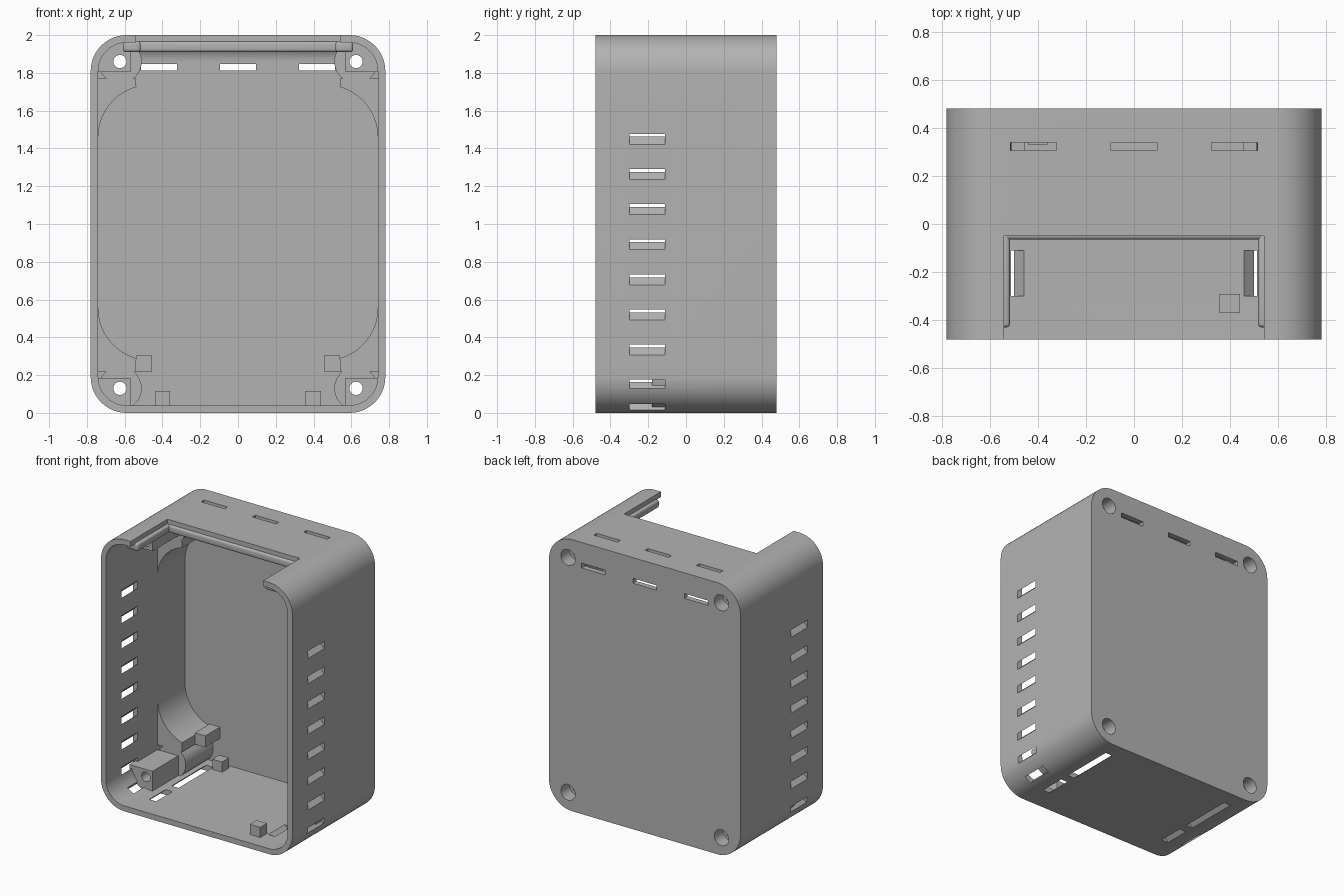
import bpy, bmesh, math
from mathutils import Matrix, Vector

old = bpy.data.objects.get("Cube")
if old:
    bpy.data.objects.remove(old)

grey = bpy.data.materials.new("plain grey")
grey.use_nodes = True
grey.diffuse_color = (0.45, 0.45, 0.45, 1)
grey.node_tree.nodes["Principled BSDF"].inputs["Base Color"].default_value = (0.45, 0.45, 0.45, 1)

W, D, H, T, R = 0.78, 0.48, 2.0, 0.04, 0.19      # half width, half depth, height, wall, corner


def finish(name, bm):
    bmesh.ops.recalc_face_normals(bm, faces=bm.faces[:])
    mesh = bpy.data.meshes.new(name)
    bm.to_mesh(mesh)
    bm.free()
    mesh.materials.append(grey)
    ob = bpy.data.objects.new(name, mesh)
    bpy.context.scene.collection.objects.link(ob)
    return ob


def prism(name, pts, y0, y1):
    """Extrude an x-z outline from y0 to y1."""
    bm = bmesh.new()
    face = bm.faces.new([bm.verts.new((x, y0, z)) for x, z in pts])
    ext = bmesh.ops.extrude_face_region(bm, geom=[face])["geom"]
    bmesh.ops.translate(bm, vec=(0, y1 - y0, 0), verts=[v for v in ext if isinstance(v, bmesh.types.BMVert)])
    return finish(name, bm)


def box(name, x0, x1, y0, y1, z0, z1, bevel=0):
    bm = bmesh.new()
    bmesh.ops.create_cube(bm, size=1)
    bmesh.ops.scale(bm, vec=(x1 - x0, y1 - y0, z1 - z0), verts=bm.verts)
    bmesh.ops.translate(bm, vec=((x0 + x1) / 2, (y0 + y1) / 2, (z0 + z1) / 2), verts=bm.verts)
    if bevel:
        bmesh.ops.bevel(bm, geom=bm.edges[:], offset=bevel, segments=4, profile=0.5, affect='EDGES')
    return finish(name, bm)


def arc(cx, cz, r, a0, a1, n=14):
    return [(cx + r * math.cos(math.radians(a0 + (a1 - a0) * i / n)),
             cz + r * math.sin(math.radians(a0 + (a1 - a0) * i / n))) for i in range(n + 1)]


def rounded(inset):
    pts = []
    for sx, top, a in ((1, 1, 0), (-1, 1, 90), (-1, 0, 180), (1, 0, 270)):
        pts += arc(sx * (W - R), H - R if top else R, R - inset, a, a + 90)
    return pts


def disc(name, x, z, r, y0, y1):
    return prism(name, arc(x, z, r, 0, 360 - 360 / 40, 39), y0, y1)


def boolean(ob, tools, op='DIFFERENCE'):
    """Apply boolean tools and discard them."""
    for tool in tools:
        mod = ob.modifiers.new("cut", 'BOOLEAN')
        mod.operation, mod.object, mod.solver = op, tool, 'EXACT'
    dg = bpy.context.evaluated_depsgraph_get()
    mesh = bpy.data.meshes.new_from_object(ob.evaluated_get(dg))
    ob.modifiers.clear()
    ob.data = mesh
    for tool in tools:
        bpy.data.objects.remove(tool)
    return ob


def screw_cutters(s, z):
    return [disc("screw_cutter", s * 0.625, z, 0.035, -0.6, 0.6),
            disc("head_cutter", s * 0.625, z, 0.058, 0.38, 0.6)]


parts = []

# Shell: rounded tray, open at the front
shell = prism("case_shell", rounded(0), -D, D)
cuts = [prism("cavity_cutter", rounded(T), -0.6, D - T),
        box("notch_cutter", -0.54, 0.54, -0.6, -0.05, 1.9, 2.1)]
for s in (1, -1):
    for z in (0.13, 1.86):
        cuts += screw_cutters(s, z)
    # Slanted side vents
    for i in range(8):
        z = 0.12 + 0.186 * i
        o, n = (s * (W + 0.02), z - 0.02), (s * (W - 0.08), z + 0.08)
        cuts.append(prism("vent_cutter", [o, (o[0], o[1] + 0.055), (n[0], n[1] + 0.055), n], -0.30, -0.11))
    # Corner and floor vents
    cuts.append(prism("vent_cutter", [(s * 0.69, -0.02), (s * 0.74, 0.01), (s * 0.66, 0.12), (s * 0.61, 0.09)], -0.30, -0.11))
    for y0, y1 in ((-0.30, -0.11), (-0.04, 0.36)):
        cuts.append(prism("vent_cutter", [(s * 0.575, -0.02), (s * 0.52, -0.02), (s * 0.435, 0.06), (s * 0.49, 0.06)], y0, y1))
# Vents beside the top rear edge
for x in (-0.418, 0, 0.418):
    cuts.append(box("vent_cutter", x - 0.096, x + 0.096, 0.305, 0.338, 1.9, 2.1))
    cuts.append(box("vent_cutter", x - 0.096, x + 0.096, 0.4, 0.6, 1.812, 1.847))
parts.append(boolean(shell, cuts))

for s, side in ((1, "left"), (-1, "right")):
    for z, level in ((0.13, "lower"), (1.86, "upper")):
        d = 1 if level == "lower" else -1
        wall = 0.02 if d > 0 else H - 0.02
        edge = z + d * 0.055
        # Screw post: square front section on a round base
        for kind, ob in (("base", disc("base", s * 0.625, z, 0.115, 0.12, D - 0.02)),
                         ("post", box("post", *sorted((s * 0.57, s * 0.76)), -0.18, 0.12,
                                      *sorted((wall, edge))))):
            boolean(ob, [prism("limit", rounded(0.02), -0.6, 0.6)], 'INTERSECT')
            boolean(ob, screw_cutters(s, z))
            ob.name = f"{level}_{side}_screw_{kind}"
            parts.append(ob)
        # Curved gusset beside the post
        zc = 0.555 if d > 0 else 1.46
        low = 0.22 if d > 0 else 1.77
        pts = [(s * x, zc + d * (zz - zc)) for x, zz in arc(-0.465, zc, 0.275, 180, 254.5)]
        pts = [(-x, zz) for x, zz in pts]
        pts = [(s * 0.76, zc)] + pts + [(s * 0.54, low), (s * 0.76, low)]
        parts.append(prism(f"{level}_{side}_gusset", pts, 0.12, D - 0.02))
    # Small stop beside the lower gusset
    parts.append(box(f"{side}_gusset_stop", *sorted((s * 0.455, s * 0.54)), 0.27, D - 0.02, 0.22, 0.305))
    # Notch side rail
    parts.append(box(f"{side}_notch_rail", *sorted((s * 0.515, s * 0.61)), -0.43, 0.03, 1.91, 1.967, 0.016))

# Rail along the rear of the notch
parts.append(box("rear_notch_rail", -0.6, 0.6, -0.065, 0.03, 1.91, 1.967, 0.016))

# Concave fillet between roof and back wall
bm = bmesh.new()
outline = arc(0.34, 1.86, 0.1, 0, 90, 10) + [(0.34, 1.97), (0.45, 1.97), (0.45, 1.86)]
face = bm.faces.new([bm.verts.new((-0.56, y, z)) for y, z in outline])
ext = bmesh.ops.extrude_face_region(bm, geom=[face])["geom"]
bmesh.ops.translate(bm, vec=(1.12, 0, 0), verts=[v for v in ext if isinstance(v, bmesh.types.BMVert)])
parts.append(finish("roof_fillet", bm))

# Locating blocks on the floor
parts.append(box("front_floor_block", 0.355, 0.44, -0.37, -0.29, 0.02, 0.115))
parts.append(box("rear_floor_block", -0.44, -0.36, 0.33, 0.41, 0.02, 0.115))

for ob in bpy.context.selected_objects:
    ob.select_set(False)
for ob in parts:
    ob.select_set(True)
bpy.context.view_layer.objects.active = parts[0]
bpy.ops.object.shade_smooth_by_angle(angle=math.radians(30))
